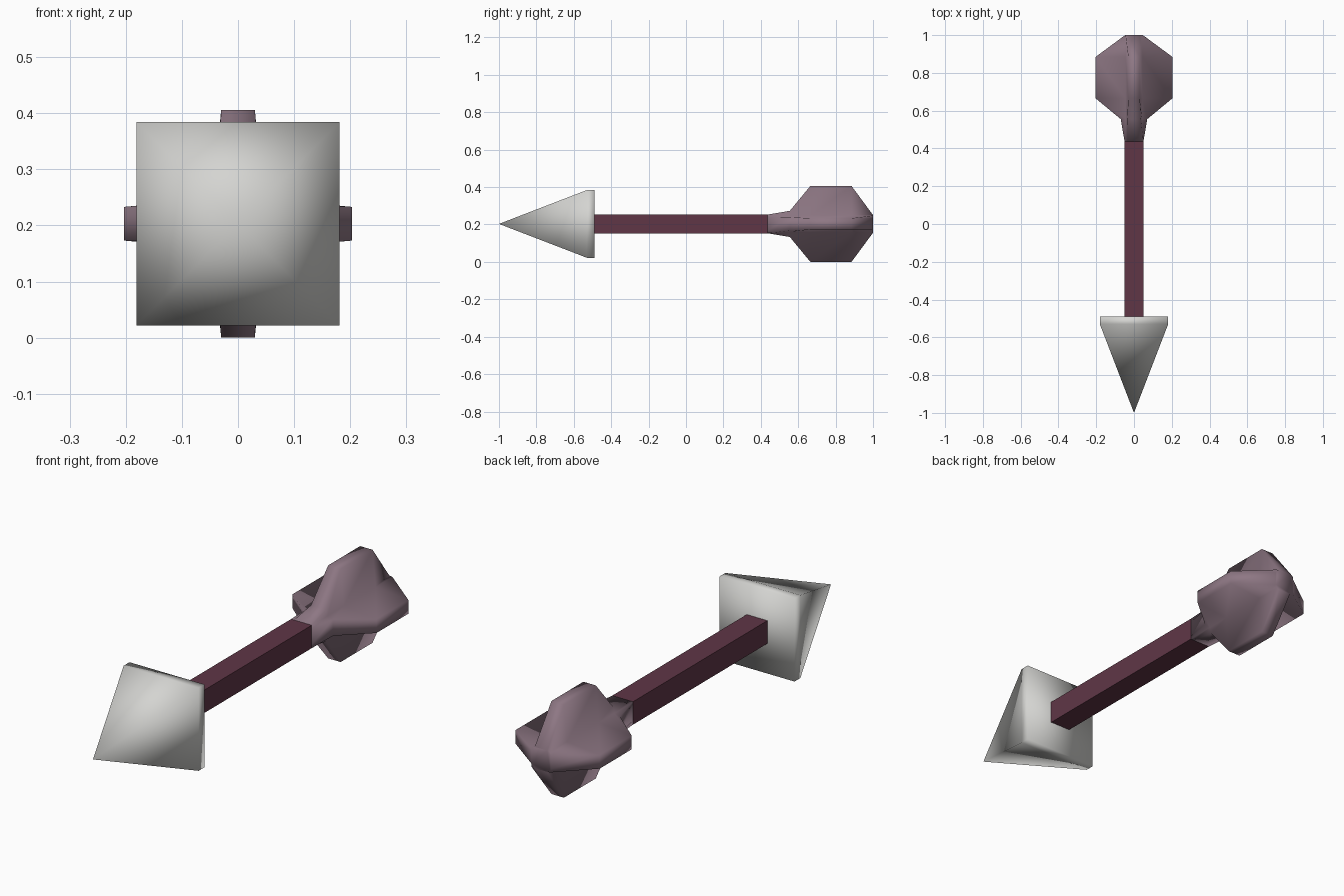
import bpy
import bmesh

cube = bpy.data.objects.get("Cube")
if cube:
    bpy.data.objects.remove(cube, do_unlink=True)

AXIS_Z = 0.203  # height of the arrow's centre line


def material(name, rgb):
    mat = bpy.data.materials.new(name)
    mat.use_nodes = True
    mat.diffuse_color = (*rgb, 1)
    bsdf = mat.node_tree.nodes["Principled BSDF"]
    bsdf.inputs["Base Color"].default_value = (*rgb, 1)
    bsdf.inputs["Roughness"].default_value = 0.7
    return mat


def square(h):
    return [(h, -h), (h, h), (-h, h), (-h, -h)]


def cross(core, reach, tip):
    """Four-finned outline: one corner and one fin edge per quarter turn."""
    points = []
    x_y = [(core, -core), (reach, -tip), (reach, tip)]
    for _ in range(4):
        points += x_y
        x_y = [(-y, x) for x, y in x_y]
    return points


def loft(name, stations, mat, smooth, apex=None):
    """Skin matching outlines along y, closing the ends or meeting at an apex."""
    bm = bmesh.new()
    rings = [[bm.verts.new((x, y, AXIS_Z + z)) for x, z in outline]
             for y, outline in stations]
    n = len(rings[0])
    for a, b in zip(rings, rings[1:]):
        for i in range(n):
            j = (i + 1) % n
            bm.faces.new((a[i], a[j], b[j], b[i]))
    if apex is None:
        bm.faces.new(rings[0])
    else:
        point = bm.verts.new((0, apex, AXIS_Z))
        for i in range(n):
            bm.faces.new((point, rings[0][(i + 1) % n], rings[0][i]))
    bm.faces.new(rings[-1])
    bmesh.ops.recalc_face_normals(bm, faces=bm.faces)
    for face in bm.faces:
        face.smooth = smooth
    mesh = bpy.data.meshes.new(name)
    bm.to_mesh(mesh)
    bm.free()
    mesh.materials.append(mat)
    obj = bpy.data.objects.new(name, mesh)
    bpy.context.collection.objects.link(obj)
    return obj


stone = material("pale stone", (0.66, 0.66, 0.64))
wood = material("dark red wood", (0.115, 0.037, 0.062))
feather = material("dusty mauve feather", (0.27, 0.185, 0.23))

# Pyramid head with a thin rim
loft("arrow_head", [(-0.53, square(0.181)), (-0.49, square(0.181))],
     stone, True, apex=-1.0)

# Square shaft
loft("shaft", [(-0.49, square(0.05)), (0.437, square(0.05))], wood, False)

# Four-finned tail
loft("fletching", [
    (0.437, cross(0.05, 0.05, 0.035)),
    (0.555, cross(0.043, 0.07, 0.036)),
    (0.665, cross(0.045, 0.203, 0.03)),
    (0.885, cross(0.045, 0.203, 0.03)),
    (1.0, cross(0.045, 0.047, 0.03)),
], feather, True)
